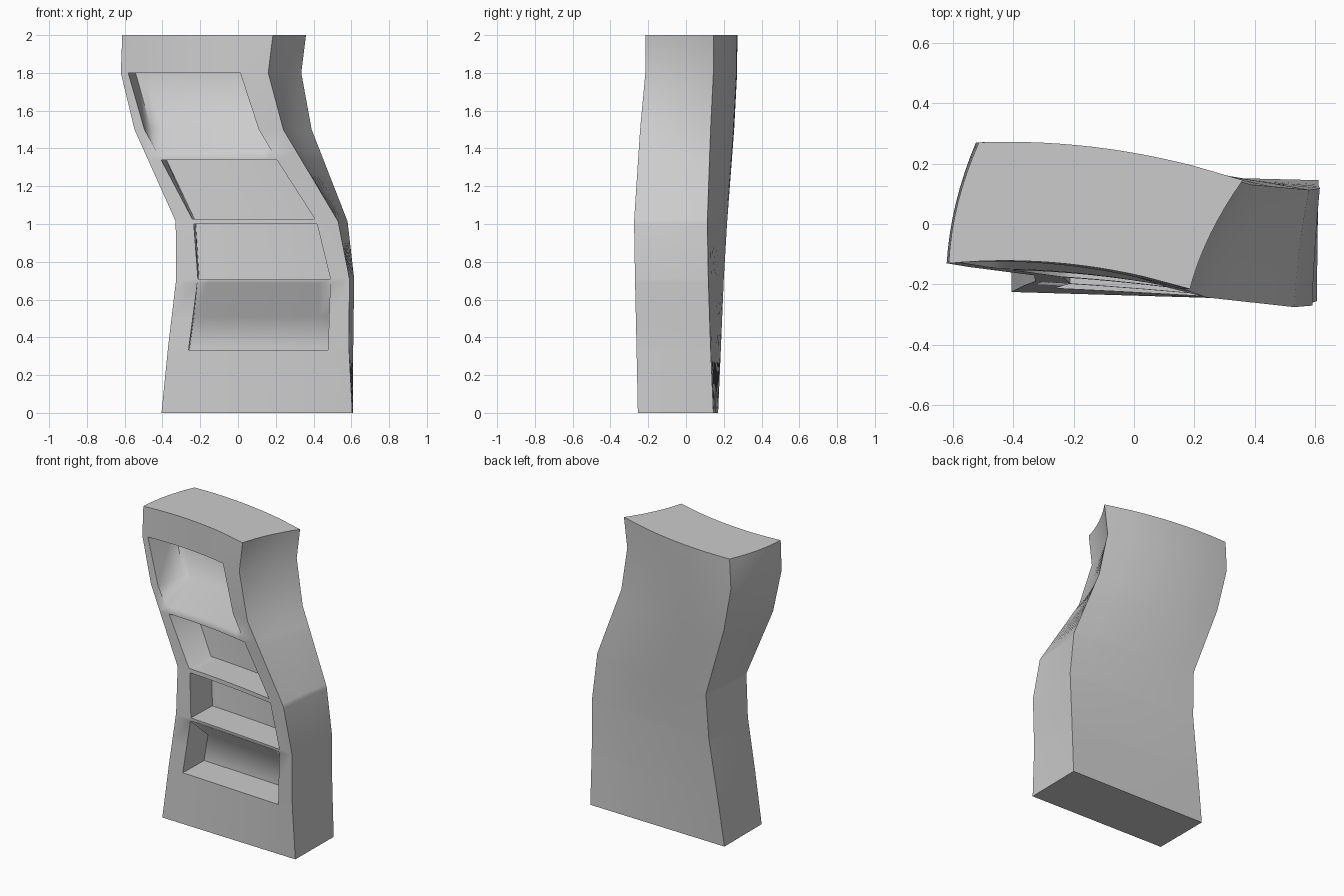
import bpy, bmesh, math

if "Cube" in bpy.data.objects:
    bpy.data.objects.remove(bpy.data.objects["Cube"])

# Key levels: z, front-left xy, front-right xy, back-right xy, back-left xy, bow
LEVELS = [
    (0.00, (-.405, -.225), (.605, -.255), (.61, .145), (-.405, .17), 0),
    (0.35, (-.37, -.207), (.587, -.262), (.61, .13), (-.36, .185), .003),
    (0.71, (-.327, -.19), (.59, -.27), (.615, .118), (-.31, .20), .006),
    (1.014, (-.33, -.17), (.53, -.275), (.58, .113), (-.30, .218), .015),
    (1.50, (-.548, -.142), (.24, -.243), (.39, .13), (-.46, .255), .03),
    (1.80, (-.62, -.13), (.16, -.215), (.335, .145), (-.523, .27), .036),
    (2.00, (-.613, -.13), (.185, -.215), (.36, .145), (-.513, .27), .04),
]
# Opening edges as fractions of the front width
OPENING = [(0, .115, .885), (.334, .115, .885), (.71, .125, .89), (1.02, .11, .866),
           (1.34, .085, .84), (1.5, .067, .835), (1.8, .05, .81), (2, .05, .81)]
ROWS = [0, .334, .35, .51, .69, .71, 1.0, 1.014, 1.027, 1.34, 1.385, 1.5, 1.8, 2]
DEPTH, STEPS = .56, 12


def span(table, z):
    for a, b in zip(table, table[1:]):
        if z <= b[0]:
            return a, b, (z - a[0]) / (b[0] - a[0])


def mix(a, b, t):
    return a + (b - a) * t


def place(u, v, z):
    """Map width fraction, depth fraction and height to the wavy, twisted body."""
    a, b, t = span(LEVELS, z)
    fl, fr, br, bl = [[mix(p, q, t) for p, q in zip(a[i], b[i])] for i in range(1, 5)]
    bow = mix(a[5], b[5], t)
    x, y = [mix(mix(fl[i], fr[i], u), mix(bl[i], br[i], u), v) for i in (0, 1)]
    return (x - 4 * v * (1 - v) * bow * .5, y + 4 * u * (1 - u) * bow, z)


def columns(z):
    a, b, t = span(OPENING, z)
    u0, u1 = mix(a[1], b[1], t), mix(a[2], b[2], t)
    return [0] + [mix(u0, u1, i / STEPS) for i in range(STEPS + 1)] + [1]


bm = bmesh.new()


def face(points):
    bm.faces.new([bm.verts.new(place(*p)) for p in points])


def grid(lines, skip=lambda r, c: False):
    for r, (a, b) in enumerate(zip(lines, lines[1:])):
        for c in range(len(a) - 1):
            if not skip(r, c):
                face([a[c], a[c + 1], b[c + 1], b[c]])


# Outer shell: front frame with hole, back, sides, top and bottom
SHELF_FRONTS = (.69, 1.0, 1.014, 1.34)
grid([[(u, 0, z) for u in columns(z)] for z in ROWS],
     lambda r, c: 0 < c <= STEPS and .334 <= ROWS[r] < 1.8)
grid([[(u, 1, z) for u in columns(z)] for z in ROWS])
vs = [i / 8 for i in range(9)]
for u in (0, 1):
    grid([[(u, v, z) for v in vs] for z in ROWS])
for z in (0, 2):
    grid([[(u, v, z) for u in columns(z)] for v in vs])

# Recess: one profile of back walls, shelves and sloped panels swept across the opening
D = DEPTH
profile = [(0, .334), (D, .334), (D, .35), (D, .51), (0, .69), (0, .71), (D, .71), (D, 1.0),
           (0, 1.0), (0, 1.014), (0, 1.027), (D, 1.027), (D, 1.34), (0, 1.34), (0, 1.385),
           (D, 1.5), (D, 1.8), (0, 1.8)]
grid([[(u, v, z) for u in columns(z)[1:-1]] for v, z in profile])

# Inner side walls of the four compartments
for c in (1, -2):
    for lo, hi in ((.334, .35), (.35, .51), (.71, 1.0), (1.027, 1.34), (1.5, 1.8)):
        face([(columns(z)[c], v, z) for v, z in ((0, lo), (D, lo), (D, hi), (0, hi))])
    for tri in (((0, .51), (D, .51), (0, .69)), ((0, 1.385), (D, 1.5), (0, 1.5))):
        face([(columns(z)[c], v, z) for v, z in tri])

bmesh.ops.remove_doubles(bm, verts=bm.verts, dist=1e-4)
bmesh.ops.recalc_face_normals(bm, faces=bm.faces)
mesh = bpy.data.meshes.new("wavy_bookcase")
bm.to_mesh(mesh)
bm.free()
obj = bpy.data.objects.new("wavy_bookcase", mesh)
bpy.context.collection.objects.link(obj)
bpy.context.view_layer.objects.active = obj
obj.select_set(True)
bpy.ops.object.shade_smooth_by_angle(angle=math.radians(66))
